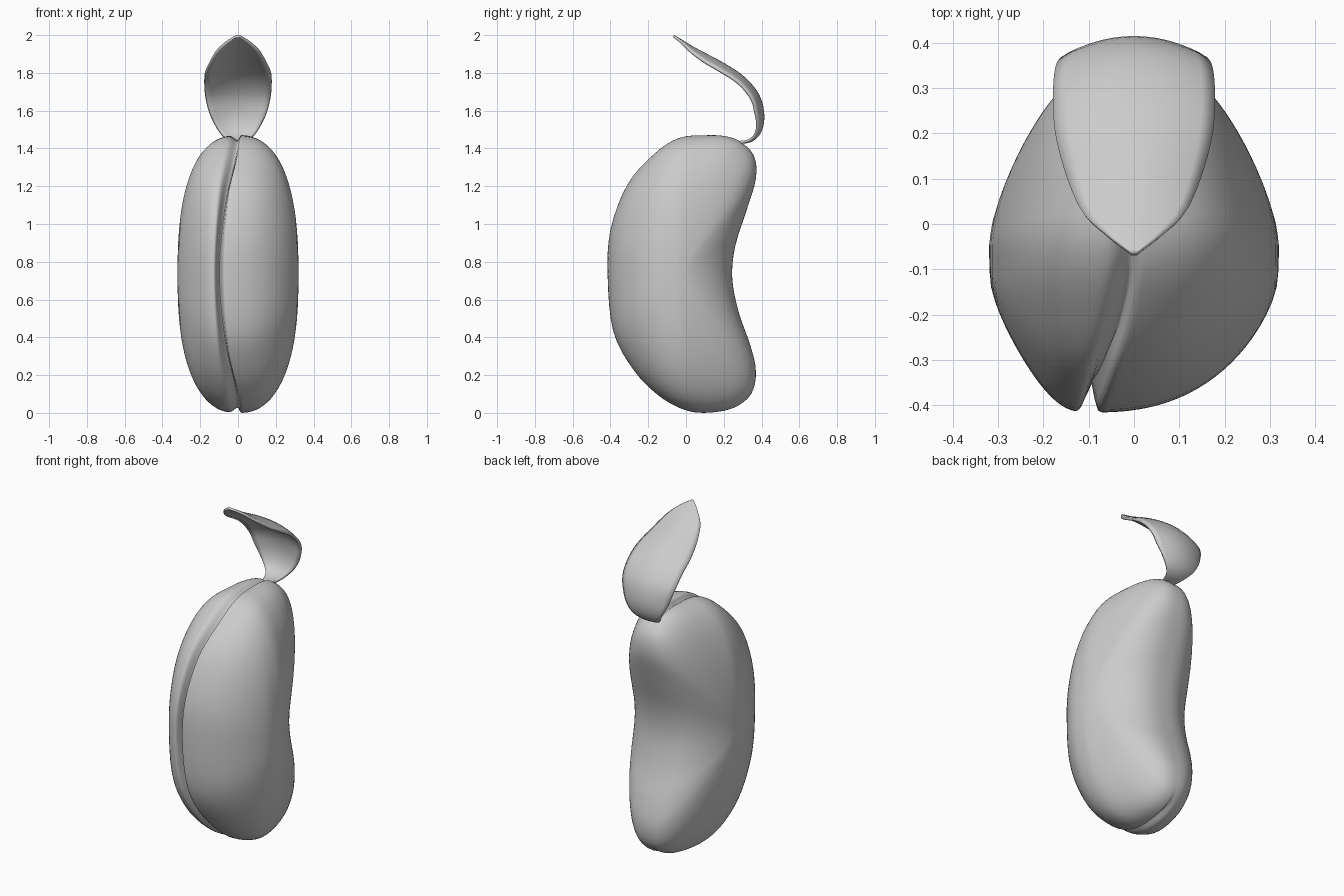
import bpy, math
from mathutils import Vector

if "Cube" in bpy.data.objects:
    bpy.data.objects.remove(bpy.data.objects["Cube"])


def spline(pts, steps, closed=False):
    """Catmull-Rom samples through a list of points."""
    pts = [Vector(p) for p in pts]
    n = len(pts)
    get = (lambda i: pts[i % n]) if closed else (lambda i: pts[max(0, min(n - 1, i))])
    out = []
    for i in range(n if closed else n - 1):
        a, b, c, d = (get(i + k) for k in (-1, 0, 1, 2))
        for s in range(steps):
            t = s / steps
            out.append(0.5 * (2 * b + (c - a) * t + (2 * a - 5 * b + 4 * c - d) * t * t
                              + (3 * b - a - 3 * c + d) * t ** 3))
    if not closed:
        out.append(pts[-1])
    return out


def make(name, verts, faces, angle):
    me = bpy.data.meshes.new(name)
    me.from_pydata(verts, [], faces)
    ob = bpy.data.objects.new(name, me)
    bpy.context.collection.objects.link(ob)
    bpy.context.view_layer.objects.active = ob
    bpy.ops.object.select_all(action='DESELECT')
    ob.select_set(True)
    bpy.ops.object.mode_set(mode='EDIT')
    bpy.ops.mesh.select_all(action='SELECT')
    bpy.ops.mesh.normals_make_consistent(inside=False)
    bpy.ops.object.mode_set(mode='OBJECT')
    bpy.ops.object.shade_smooth_by_angle(angle=math.radians(angle))
    return ob


def clamp(v):
    return max(0.0, min(1.0, v))


def smooth(v):
    v = clamp(v)
    return v * v * (3 - 2 * v)


def soft(d):
    """Soft ramp: zero below 0, then close to linear."""
    return math.sqrt(max(0, d) ** 2 + .0025) - .05


# Bean pod: kidney side outline (y, z), bulged sideways, with a groove along the front
OUTLINE = [(.1, 0), (.25, .025), (.345, .1), (.37, .22), (.34, .36), (.28, .53),
           (.245, .71), (.26, .88), (.32, 1.07), (.37, 1.24), (.36, 1.36), (.29, 1.435),
           (.21, 1.465), (.1, 1.47), (-.04, 1.455), (-.17, 1.37), (-.31, 1.21),
           (-.40, .97), (-.415, .72), (-.385, .43), (-.28, .23), (-.15, .095), (-.02, .02)]
C = Vector((-.05, .73))
W = .32
HALF = 32
rim = spline(OUTLINE, 4, True)
n = len(rim)


def pod_point(p, k):
    side = -1 if k < 0 else 1
    phi = math.pi / 2 * (1 - (abs(k) / HALF) ** 1.8)   # 0 at side pole, 90 deg at seam
    r = math.sin(phi) ** .8
    f = math.cos(phi) ** .77 if k else 0
    x = W * f
    lip = .032 if side < 0 else .010                   # left lip slopes, right one is crisp
    at_end = smooth((abs(p.y - .735) - .58) / .1)      # no groove in the hollow back
    mask = smooth((.35 - p.x) / .15) * (1 if p.x < 0 else at_end)
    depth = mask * (.028 + .045 * clamp(-p.x / .4))
    d = p - C
    q = C + d * r * (1 - depth / d.length * math.exp(-(x / lip) ** 2))
    x *= (1 - .9 * soft(q.x + .05)) * (1 - .9 * soft(-q.x - .12))
    seam = -.098 * max(0, 1 - ((p.y - .74) / .74) ** 2) * clamp((.1 - p.x) / .4)
    return (side * x + seam * (1 - f) * r, q.x, q.y)


verts, faces = [], []
rows = range(-HALF + 1, HALF)
for k in rows:
    verts += [pod_point(p, k) for p in rim]
for j in range(len(rows) - 1):
    for i in range(n):
        i2 = (i + 1) % n
        faces.append((j * n + i, j * n + i2, (j + 1) * n + i2, (j + 1) * n + i))
last = (len(rows) - 1) * n
verts += [(-W, C.x, C.y), (W, C.x, C.y)]
for i in range(n):
    i2 = (i + 1) % n
    faces.append((len(verts) - 2, i2, i))
    faces.append((len(verts) - 1, last + i, last + i2))
make("bean_pod", verts, faces, 75)

# Leaf: curved midrib (half width, y, z) with edges cupped towards the inside
RIB = [(.03, .27, 1.43), (.055, .34, 1.44), (.10, .39, 1.485), (.142, .408, 1.57),
       (.168, .385, 1.675), (.176, .31, 1.77), (.168, .20, 1.845), (.120, .05, 1.925),
       (.062, -.02, 1.967), (.006, -.066, 1.995)]
rib = spline(RIB, 4)
verts, faces = [], []
M = 12
for i, p in enumerate(rib):
    a, b = rib[max(0, i - 1)], rib[min(len(rib) - 1, i + 1)]
    tan = Vector((b.y - a.y, b.z - a.z)).normalized()
    inward = Vector((-tan.y, tan.x))
    for j in range(M + 1):
        s = 2 * j / M - 1
        cup = .04 * s * s * min(1, p.x / .15) ** 2
        verts.append((s * p.x, p.y + inward.x * cup, p.z + inward.y * cup))
for i in range(len(rib) - 1):
    for j in range(M):
        a = i * (M + 1) + j
        faces.append((a, a + 1, a + M + 2, a + M + 1))
leaf = make("leaf", verts, faces, 50)
mod = leaf.modifiers.new("thickness", 'SOLIDIFY')
mod.thickness = .014
mod.offset = 0
